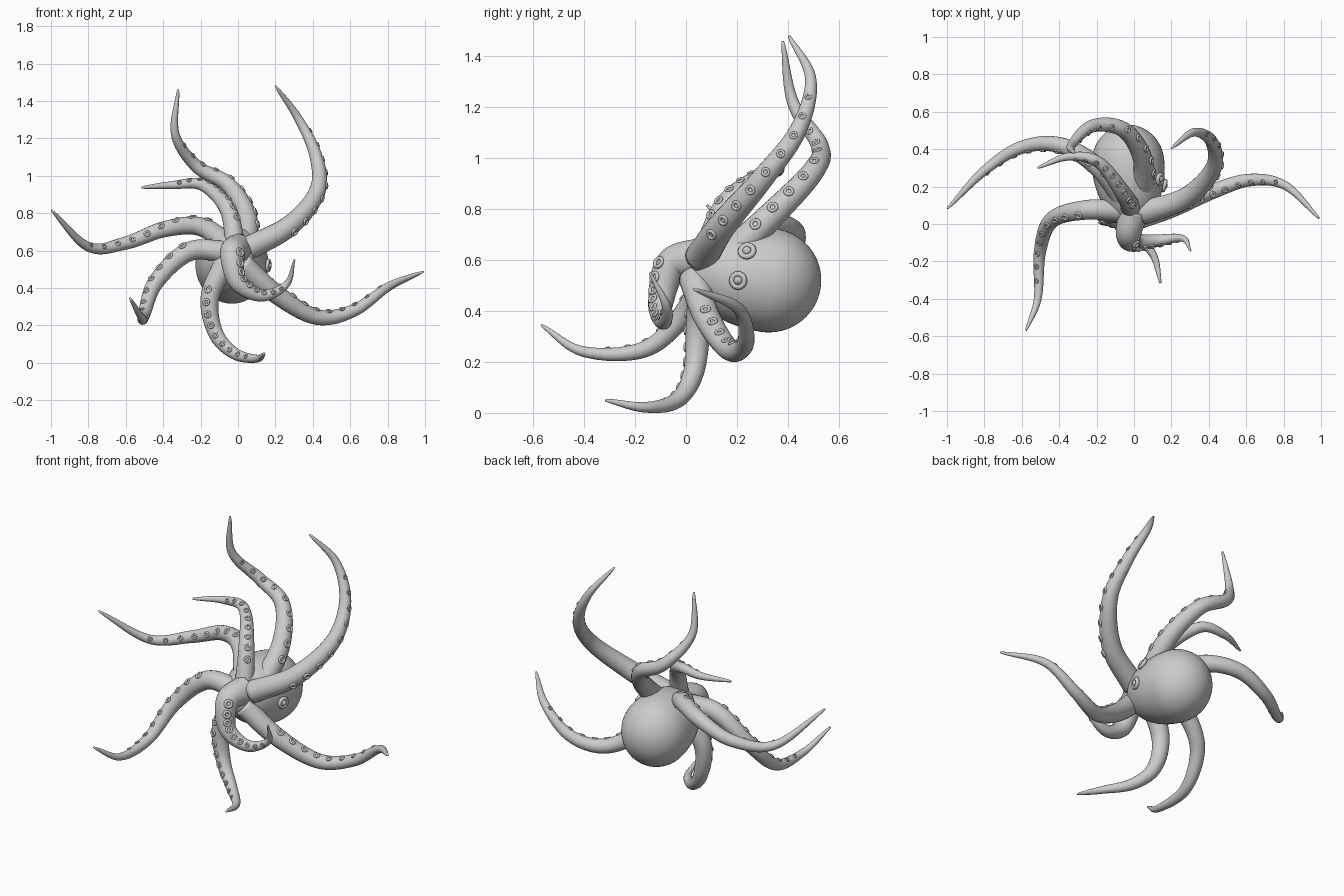
import bpy, math
from mathutils import Vector

if "Cube" in bpy.data.objects:
    bpy.data.objects.remove(bpy.data.objects["Cube"])

N = 60


def resample(points, n):
    """Smooth curve through points, n samples evenly spaced by length."""
    p = [Vector(q) for q in points]
    p = [2 * p[0] - p[1]] + p + [2 * p[-1] - p[-2]]
    dense = []
    for i in range(1, len(p) - 2):
        a, b, c, d = p[i - 1:i + 3]
        for k in range(30):
            t = k / 30
            dense.append(0.5 * (2 * b + (c - a) * t + (2 * a - 5 * b + 4 * c - d) * t * t
                                + (3 * b - a - 3 * c + d) * t ** 3))
    dense.append(p[-2])
    dist = [0.0]
    for a, b in zip(dense, dense[1:]):
        dist.append(dist[-1] + (b - a).length)
    out, j = [], 0
    for i in range(n):
        s = dist[-1] * i / (n - 1)
        while j < len(dist) - 2 and dist[j + 1] < s:
            j += 1
        out.append(dense[j].lerp(dense[j + 1], (s - dist[j]) / (dist[j + 1] - dist[j])))
    return out


def tangent(path, i):
    return (path[min(i + 1, len(path) - 1)] - path[max(i - 1, 0)]).normalized()


def tube(name, path, radii, sides):
    """Round skin around a path, closed at both ends."""
    verts, faces = [], []
    u = tangent(path, 0).orthogonal().normalized()
    for i, (c, r) in enumerate(zip(path, radii)):
        t = tangent(path, i)
        u = (u - t * u.dot(t)).normalized()
        v = t.cross(u)
        for k in range(sides):
            a = 2 * math.pi * k / sides
            verts.append(c + (u * math.cos(a) + v * math.sin(a)) * r)
    for i in range(len(path) - 1):
        for k in range(sides):
            m = (k + 1) % sides
            faces.append((i * sides + k, i * sides + m, (i + 1) * sides + m, (i + 1) * sides + k))
    faces.append(tuple(reversed(range(sides))))
    faces.append(tuple(range(len(verts) - sides, len(verts))))
    me = bpy.data.meshes.new(name)
    me.from_pydata(verts, [], faces)
    me.shade_smooth()
    ob = bpy.data.objects.new(name, me)
    bpy.context.collection.objects.link(ob)
    return ob


def place(name, mesh, pos, normal, size):
    ob = bpy.data.objects.new(name, mesh)
    bpy.context.collection.objects.link(ob)
    ob.location = pos
    ob.rotation_euler = Vector(normal).to_track_quat('Z', 'Y').to_euler()
    ob.scale = (size, size, size)


def shared_mesh(add, **options):
    """Mesh of a primitive, to be placed many times."""
    add(**options)
    ob = bpy.context.object
    me = ob.data
    me.shade_smooth()
    bpy.data.objects.remove(ob)
    return me


ring = shared_mesh(bpy.ops.mesh.primitive_torus_add, major_segments=16, minor_segments=8,
                   major_radius=.7, minor_radius=.3)
ball = shared_mesh(bpy.ops.mesh.primitive_uv_sphere_add, segments=16, ring_count=10)


def arm(name, *points, base=.055, power=.72, facing=(.6, -.6, .4)):
    """Tapered arm with one shrinking row of suckers on its inner side."""
    path = resample(points, N)
    radii = [base * (1 - i / (N - 1)) ** power + .005 for i in range(N)]
    tube(name, path, radii, 20)
    facing = Vector(facing)
    for k in range(9):
        i = 12 + round(k * 4)
        t = tangent(path, i)
        side = (facing - t * facing.dot(t)).normalized()
        place(name + "_sucker", ring, path[i] + side * radii[i], side, .005 + radii[i] * .33)


# Head: egg shape, longer towards the mouth and round at the back
head_path, head_radii = [], []
for i in range(41):
    c = -math.cos(math.pi * i / 40)
    y = .325 + c * (.33 if c < 0 else .203)
    head_path.append(Vector((-.005 - .09 * y, y, .57 - .15 * y)))
    head_radii.append(.204 * math.sqrt(max(0, 1 - c * c)) + .001)
tube("head", head_path, head_radii, 48).scale.x = .95

# Arms: centre lines from the mouth to the tip
arm("upper_right_arm", (.05, .06, .61), (.28, .142, .735), (.425, .3, .92), (.415, .44, 1.11),
    (.32, .49, 1.31), (.2, .405, 1.48), base=.06, facing=(.9, -.2, 0))
arm("upper_left_arm", (.03, .1, .55), (.05, .33, .77), (-.05, .5, .95), (-.22, .525, 1.05),
    (-.335, .42, 1.22), (-.32, .38, 1.46), base=.06, facing=(.9, -.3, .2))
arm("short_left_arm", (-.01, .07, .6), (-.055, .16, .82), (-.19, .33, .95), (-.35, .36, .95),
    (-.515, .3, .937), base=.05)
arm("left_arm", (-.02, .08, .6), (-.19, .3, .725), (-.39, .42, .715), (-.6, .41, .64),
    (-.8, .285, .62), (-.997, .083, .815))
arm("lower_left_arm", (-.04, .07, .59), (-.26, .075, .595), (-.44, .02, .43),
    (-.503, -.15, .255), (-.515, -.4, .24), (-.577, -.568, .345), facing=(-.4, -.5, .7))
arm("bottom_arm", (-.06, .07, .55), (-.15, .05, .35), (-.12, .03, .16), (-.02, -.035, .05),
    (.1, -.16, .022), (.142, -.316, .05), facing=(-.3, -.8, .3))
arm("lower_right_arm", (.02, .03, .53), (.2, .085, .37), (.42, .175, .245), (.62, .235, .28),
    (.81, .205, .41), (.99, .03, .487), facing=(.5, -.2, .8))
arm("front_arm", (0, .07, .61), (-.03, -.055, .58), (0, -.1, .43), (.13, -.088, .36),
    (.26, -.077, .42), (.302, -.142, .55), base=.077, power=1.1)

# Eyes: raised rim with a domed centre, both on the right flank
for pos, normal in (((.14, .24, .636), (.86, -.15, .48)), ((.162, .205, .52), (.95, -.25, -.05))):
    place("eye_rim", ring, pos, normal, .037)
    place("eye_pupil", ball, pos, normal, .018)
